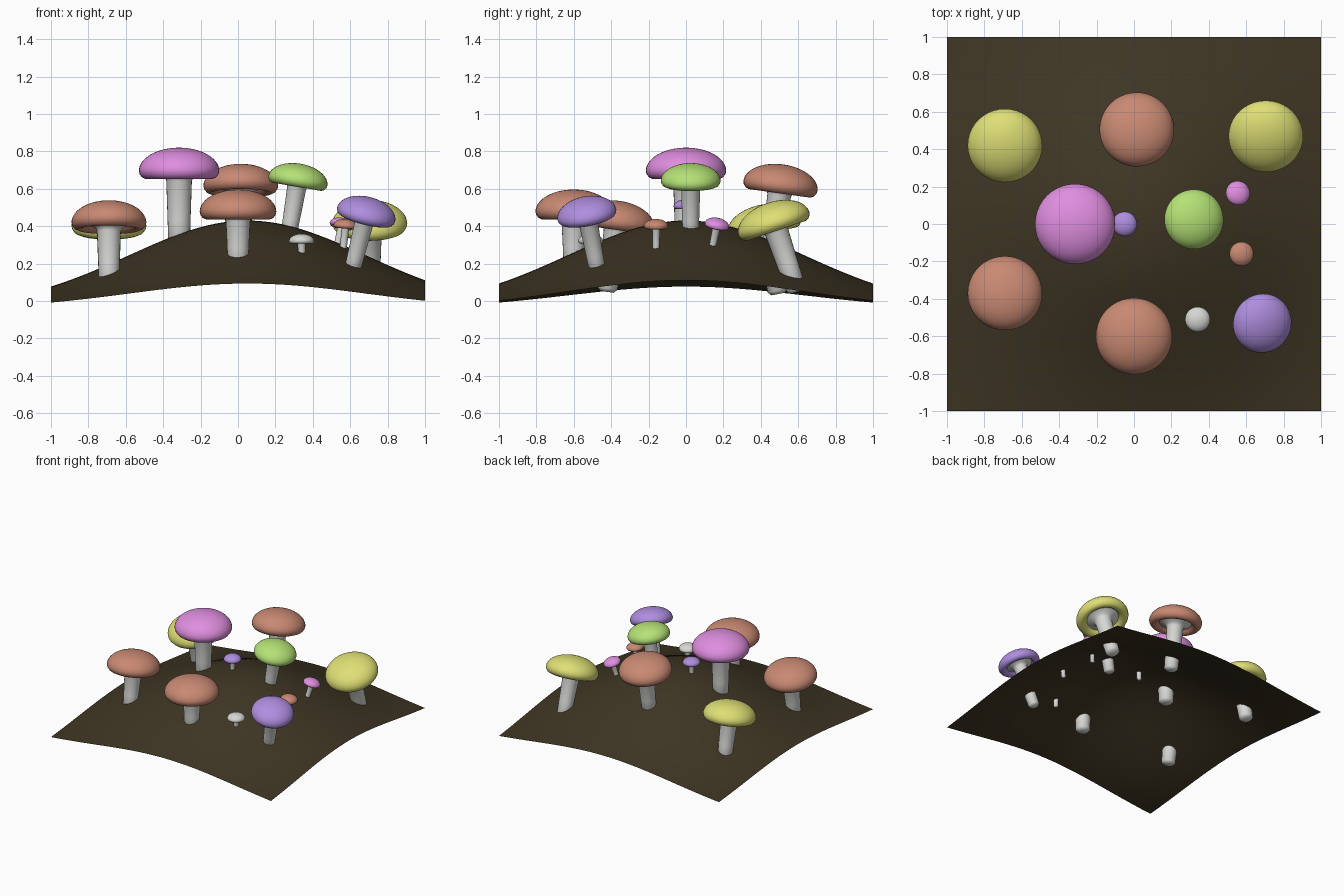
import bpy, bmesh, math
from mathutils import Vector

if "Cube" in bpy.data.objects:
    bpy.data.objects.remove(bpy.data.objects["Cube"], do_unlink=True)


def material(name, r, g, b):
    m = bpy.data.materials.new(name)
    m.use_nodes = True
    m.diffuse_color = (r, g, b, 1)
    bsdf = m.node_tree.nodes["Principled BSDF"]
    bsdf.inputs["Base Color"].default_value = (r, g, b, 1)
    bsdf.inputs["Roughness"].default_value = 0.8
    return m


SOIL = material("dark soil", 0.048, 0.036, 0.017)
BROWN = material("terracotta", 0.58, 0.25, 0.17)
PINK = material("orchid pink", 0.74, 0.27, 0.74)
GREEN = material("lime green", 0.46, 0.76, 0.18)
YELLOW = material("soft yellow", 0.74, 0.74, 0.18)
PURPLE = material("lavender", 0.43, 0.27, 0.74)
WHITE = material("off white", 0.68, 0.68, 0.66)


def ground(x, y):
    return 0.473 * math.exp(-1.245 * ((x - 0.05) ** 2 + y * y)) - 0.043


def finish(name, bm, mat):
    me = bpy.data.meshes.new(name)
    bm.to_mesh(me)
    bm.free()
    me.materials.append(mat)
    me.shade_smooth()
    ob = bpy.data.objects.new(name, me)
    bpy.context.collection.objects.link(ob)
    return ob


def lathe(name, profile, mat, steps=40):
    """Spin an (r, z) profile around the z axis."""
    bm = bmesh.new()
    verts = [bm.verts.new((r, 0, z)) for r, z in profile]
    edges = [bm.edges.new(pair) for pair in zip(verts, verts[1:])]
    bmesh.ops.spin(bm, geom=verts + edges, axis=(0, 0, 1), cent=(0, 0, 0),
                   angle=math.tau, steps=steps)
    bmesh.ops.remove_doubles(bm, verts=bm.verts, dist=1e-5)
    bmesh.ops.recalc_face_normals(bm, faces=bm.faces)
    return finish(name, bm, mat)


def mushroom(name, mat, x, y, z, radius, lean=(0, 0), sink=0.1):
    """Cap with its widest ring at (x, y, z); the stem runs down its axis into the soil."""
    axis = Vector((lean[0], lean[1], 1)).normalized()
    turn = axis.to_track_quat("Z", "Y")
    place = Vector((x, y, z))
    # stem length: follow the axis to the ground, then sink through it
    reach = 0
    while True:
        p = place - axis * reach
        if p.z < ground(p.x, p.y):
            break
        reach += 0.005
    reach += sink

    # dome, rounded rim and hollow underside
    dome = []
    for i in range(15):
        a = math.pi / 2 * i / 14
        dome.append((radius * math.sin(a), radius * 0.58 * math.cos(a)))
    rim = [(0.98, -0.08), (0.92, -0.16), (0.83, -0.2), (0.74, -0.18), (0.66, -0.12), (0.6, -0.04)]
    cap = lathe(name + "_cap", dome + [(radius * r, radius * h) for r, h in rim], mat)

    # stem flaring out into the gills
    r = radius * 0.3
    stem = lathe(name + "_stem", [
        (0, -reach), (r * 0.6, -reach), (r * 0.88, -reach + r * 0.3),
        (r * 0.95, -reach * 0.6), (r * 1.06, -radius * 0.25),
        (r * 1.2, -radius * 0.14), (r * 2.05, -radius * 0.05)], WHITE, 24)

    for ob in (cap, stem):
        ob.location = place
        ob.rotation_mode = "QUATERNION"
        ob.rotation_quaternion = turn


# Soil mound: a single curved sheet
bm = bmesh.new()
bmesh.ops.create_grid(bm, x_segments=48, y_segments=48, size=1)
for v in bm.verts:
    v.co.z = ground(v.co.x, v.co.y)
finish("soil_mound", bm, SOIL)

# Large mushrooms
mushroom("front_terracotta", BROWN, 0, -0.6, 0.477, 0.205)
mushroom("right_terracotta", BROWN, -0.69, -0.37, 0.42, 0.2, (0, 0.14))
mushroom("back_terracotta", BROWN, 0.015, 0.505, 0.615, 0.2, (0, 0.14))
mushroom("right_yellow", YELLOW, -0.69, 0.42, 0.4, 0.2, (0, -0.2))
mushroom("left_yellow", YELLOW, 0.705, 0.47, 0.413, 0.2, (0, -0.34))
mushroom("tall_pink", PINK, -0.315, 0, 0.695, 0.215)
mushroom("lime", GREEN, 0.32, 0.025, 0.642, 0.16, (0.17, 0))
mushroom("lavender", PURPLE, 0.685, -0.53, 0.462, 0.16, (0.25, -0.19))

# Small mushrooms
mushroom("small_lavender", PURPLE, -0.05, 0, 0.505, 0.066, sink=0.06)
mushroom("small_pink", PINK, 0.555, 0.165, 0.405, 0.066, (0.22, 0.2), 0.06)
mushroom("small_terracotta", BROWN, 0.575, -0.16, 0.4, 0.065, (0.1, 0), 0.06)
mushroom("small_white", WHITE, 0.34, -0.51, 0.32, 0.067, sink=0.06)
